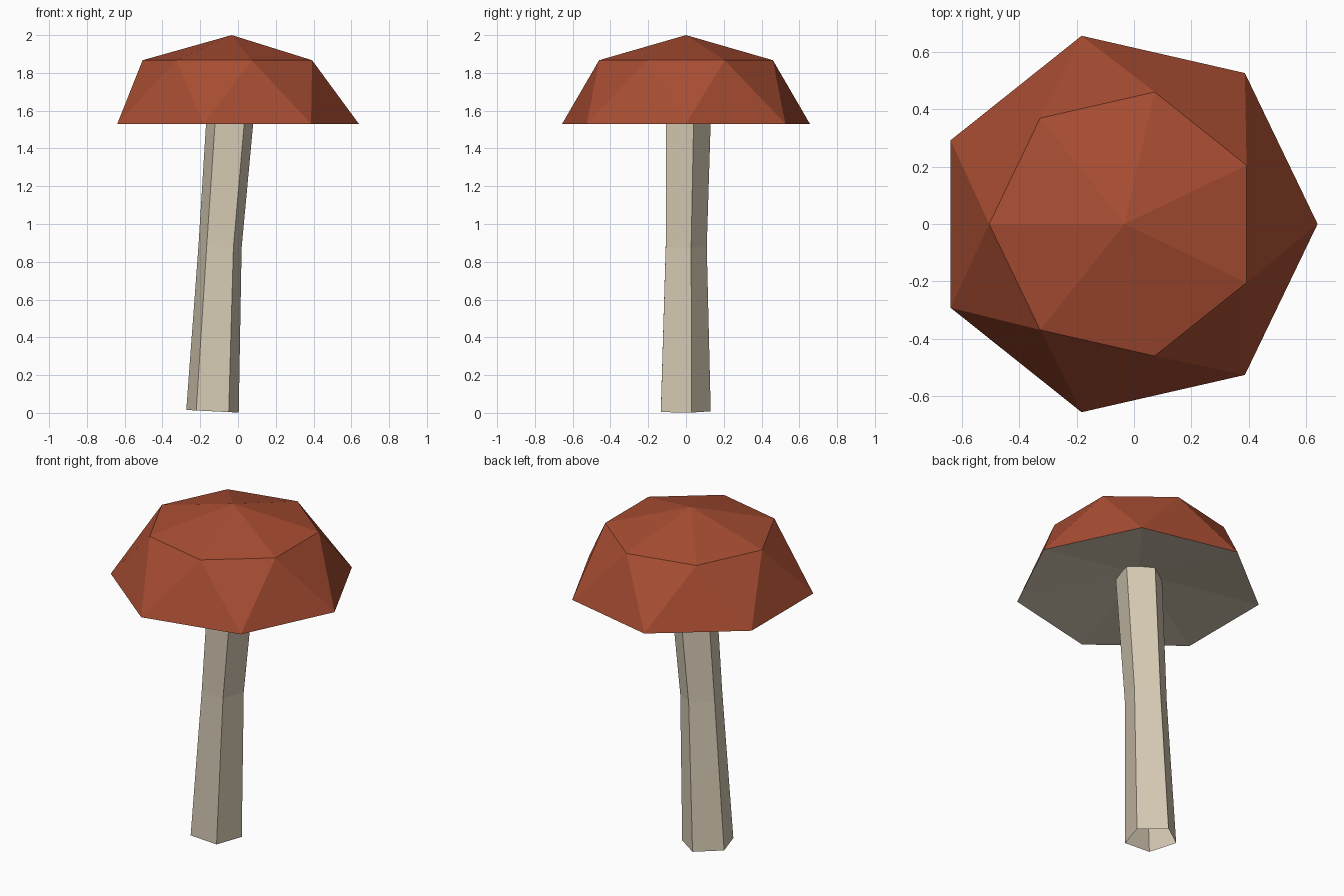
import bpy
from math import cos, sin, pi, radians

if "Cube" in bpy.data.objects:
    bpy.data.objects.remove(bpy.data.objects["Cube"])


def material(name, rgb):
    m = bpy.data.materials.new(name)
    m.diffuse_color = (*rgb, 1)
    m.use_nodes = True
    m.node_tree.nodes["Principled BSDF"].inputs["Base Color"].default_value = m.diffuse_color
    return m


RED = material("rust red", (0.39, 0.074, 0.032))
CREAM = material("cream", (0.672, 0.591, 0.456))


def ring(n, r, cx, cy, z, start=0.0, slope=0.0):
    pts = []
    for i in range(n):
        a = start + 2 * pi * i / n
        x = r * cos(a)
        pts.append((cx + x, cy + r * sin(a), z + slope * x))
    return pts


def build(name, verts, faces, mat):
    me = bpy.data.meshes.new(name)
    me.from_pydata(verts, [], faces)
    me.materials.append(mat)
    me.update()
    ob = bpy.data.objects.new(name, me)
    bpy.context.collection.objects.link(ob)
    return ob


# Cap: seven-sided rim, twisted shoulder ring, low apex
N, CX = 7, -0.033
rim = ring(N, 0.673, CX, 0, 1.53)
shoulder = ring(N, 0.472, CX, 0, 1.867, pi / N)
faces = []
for i in range(N):
    j = (i + 1) % N
    faces += [(i, j, N + i), (j, N + j, N + i), (N + i, N + j, 2 * N)]
build("cap", rim + shoulder + [(CX, 0, 2.0)], faces, RED)

# Underside: shallow hollow cone
build("cap_underside", rim + [(CX, 0, 1.63)],
      [((i + 1) % N, i, N) for i in range(N)], CREAM)

# Stem: open five-sided tube with a bend at mid height
S = 5
sections = [(0.146, -0.135, -0.015, 0.0085, -0.05),
            (0.120, -0.095, -0.010, 0.88, -0.06),
            (0.133, -0.036, 0.001, 1.64, 0.0)]
verts, faces = [], []
for r, x, y, z, slope in sections:
    verts += ring(S, r, x, y, z, radians(90), slope)
for k in range(len(sections) - 1):
    for i in range(S):
        j = (i + 1) % S
        faces.append((k * S + i, k * S + j, (k + 1) * S + j, (k + 1) * S + i))
build("stem", verts, faces, CREAM)
